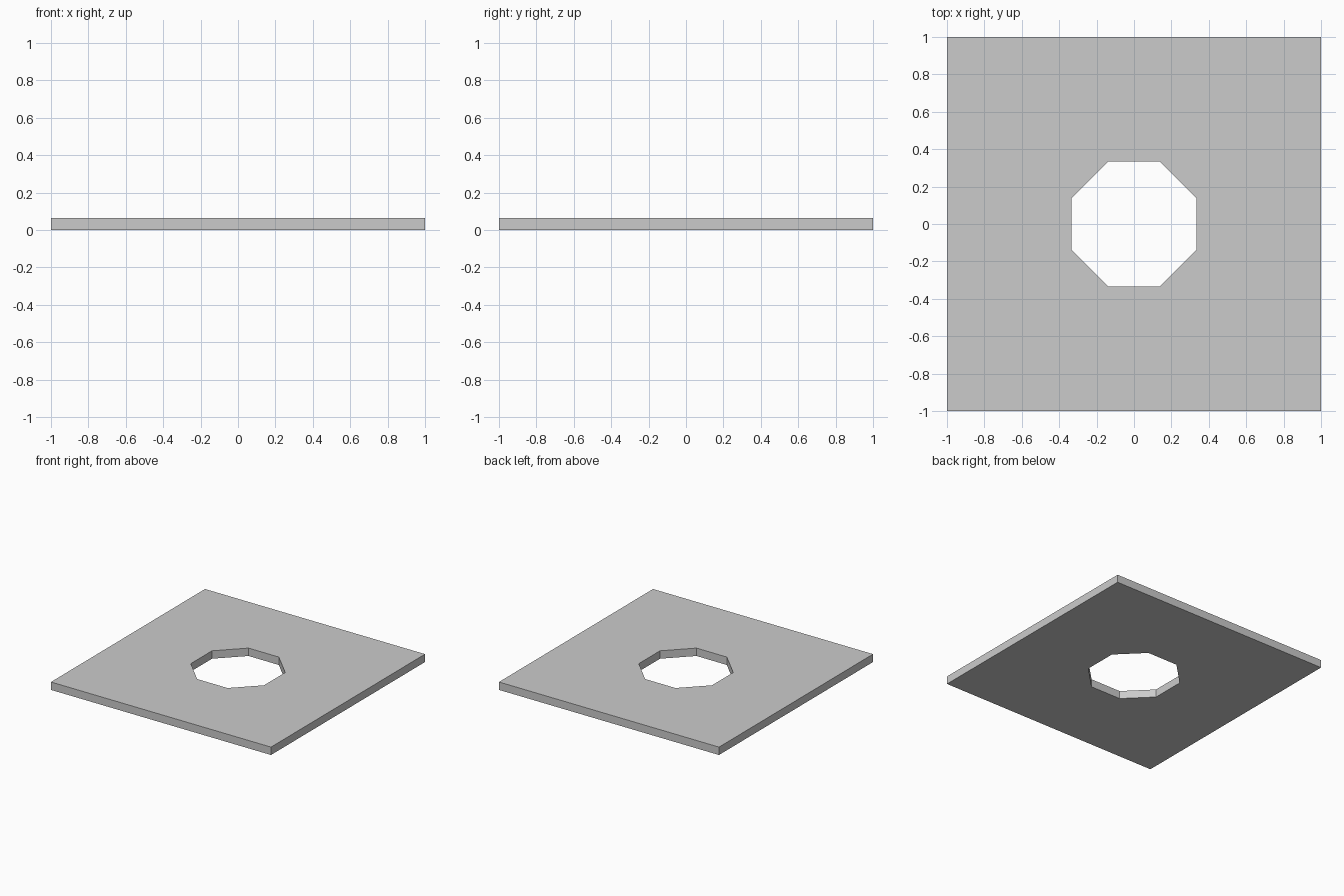
import bpy, bmesh
from math import radians, cos, sin

if "Cube" in bpy.data.objects:
    bpy.data.objects.remove(bpy.data.objects["Cube"])

HALF, APOTHEM, THICK = 1.0, 0.333, 0.065
R = APOTHEM / cos(radians(22.5))

bm = bmesh.new()

# Flat square frame around an octagonal hole
corners = [bm.verts.new((HALF * x, HALF * y, 0))
           for x, y in ((1, 1), (-1, 1), (-1, -1), (1, -1))]
octo = [bm.verts.new((R * cos(radians(22.5 + 45 * i)),
                      R * sin(radians(22.5 + 45 * i)), 0)) for i in range(8)]
for i in range(4):
    a, b, c = octo[2 * i], octo[2 * i + 1], octo[(2 * i + 2) % 8]
    bm.faces.new((corners[i], b, a))
    bm.faces.new((corners[i], corners[(i + 1) % 4], c, b))

# Thicken the plate upwards
res = bmesh.ops.extrude_face_region(bm, geom=bm.faces[:], use_keep_orig=True)
top = [g for g in res["geom"] if isinstance(g, bmesh.types.BMVert)]
bmesh.ops.translate(bm, verts=top, vec=(0, 0, THICK))
bmesh.ops.recalc_face_normals(bm, faces=bm.faces[:])

mesh = bpy.data.meshes.new("plate")
bm.to_mesh(mesh)
bm.free()
plate = bpy.data.objects.new("plate_with_octagonal_hole", mesh)
bpy.context.collection.objects.link(plate)
